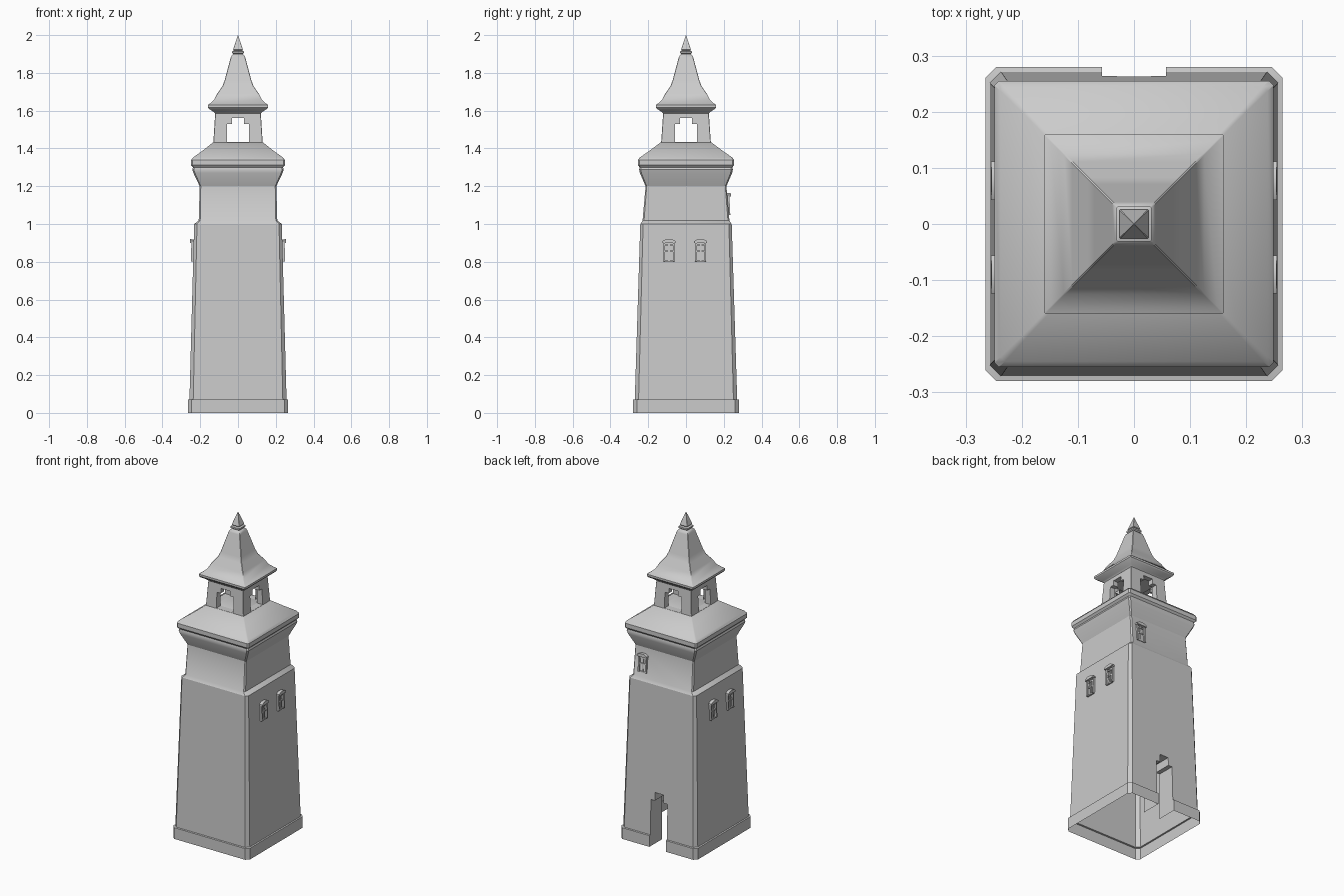
import bpy, bmesh, math
from mathutils import Vector, Matrix

cube = bpy.data.objects.get("Cube")
if cube:
    bpy.data.objects.remove(cube, do_unlink=True)

stone = bpy.data.materials.new("pale_grey_stone")
stone.use_nodes = True
GREY = (0.6, 0.6, 0.6, 1)
stone.diffuse_color = GREY
stone.node_tree.nodes["Principled BSDF"].inputs["Base Color"].default_value = GREY


def finish(bm, name):
    mesh = bpy.data.meshes.new(name)
    bm.to_mesh(mesh)
    bm.free()
    mesh.materials.append(stone)
    ob = bpy.data.objects.new(name, mesh)
    bpy.context.collection.objects.link(ob)
    bpy.ops.object.select_all(action="DESELECT")
    ob.select_set(True)
    bpy.context.view_layer.objects.active = ob
    bpy.ops.object.shade_smooth_by_angle(angle=math.radians(30))
    return ob


def tower(rings, cap_top=False, cap_bottom=False):
    """Stack of chamfered rectangles: (z, half width, half depth, chamfer)."""
    bm = bmesh.new()
    loops = []
    for z, hx, hy, c in rings:
        pts = [(hx, hy - c), (hx - c, hy), (c - hx, hy), (-hx, hy - c),
               (-hx, c - hy), (c - hx, -hy), (hx - c, -hy), (hx, c - hy)]
        loops.append([bm.verts.new((x, y, z)) for x, y in pts])
    for a, b in zip(loops, loops[1:]):
        for i in range(8):
            j = (i + 1) % 8
            bm.faces.new((a[i], a[j], b[j], b[i]))
    if cap_top:
        bm.faces.new(loops[-1])
    if cap_bottom:
        bm.faces.new(loops[0][::-1])
    bm.normal_update()
    return bm


def cut_opening(bm, out, near, depth, half, step, z0, z1, z2):
    """Open a stepped-top hole in the wall facing 'out' and add its reveals."""
    out = Vector(out)
    side = Vector((-out.y, out.x, 0))

    def wall():
        return [f for f in bm.faces if f.calc_center_median().dot(out) > near]

    planes = [(side * s, side) for s in (-half, -step, step, half)]
    planes += [(Vector((0, 0, z)), Vector((0, 0, 1))) for z in (z0, z1, z2) if z > 0]
    for co, no in planes:
        fs = wall()
        geom = fs + list({e for f in fs for e in f.edges}) + list({v for f in fs for v in f.verts})
        bmesh.ops.bisect_plane(bm, geom=geom, plane_co=co, plane_no=no, dist=1e-5)

    def inside(f):
        c = f.calc_center_median()
        s = abs(c.dot(side))
        return z0 < c.z < z2 and s < (half if c.z < z1 else step)

    holes = [f for f in wall() if inside(f)]
    rim = {e for f in holes for e in f.edges}
    bmesh.ops.delete(bm, geom=holes, context="FACES_ONLY")
    bmesh.ops.delete(bm, geom=[e for e in rim if not e.link_faces], context="EDGES")
    edges = [e for e in rim if e.is_valid and len(e.link_faces) == 1
             and max(v.co.z for v in e.verts) > 0.001]
    new = bmesh.ops.extrude_edge_only(bm, edges=edges)["geom"]
    for v in new:
        if isinstance(v, bmesh.types.BMVert):
            v.co += out * (near - depth - v.co.dot(out))


# Plinth and tapering shaft, open underneath, with the back doorway
bm = tower([(0, .265, .28, .02), (.07, .265, .28, .02), (.072, .257, .271, .02),
            (1.0, .232, .242, .015), (1.018, .208, .23, .008), (1.2, .203, .214, .006)])
cut_opening(bm, (0, 1, 0), .235, .08, .057, .03, 0, .29, .34)
finish(bm, "shaft")

# Flared cornice and lower roof
cornice = tower([(1.2, .203, .214, .006), (1.27, .236, .244, .008), (1.288, .242, .248, .008),
                 (1.3, .238, .245, .008), (1.312, .249, .255, .008), (1.338, .249, .255, .008),
                 (1.352, .238, .245, .008), (1.39, .185, .19, .005), (1.432, .132, .134, .004)],
                cap_top=True)
finish(cornice, "cornice_and_lower_roof")

# Lantern with an opening on every side
bm = tower([(1.425, .131, .132, .002), (1.6, .12, .12, .002)])
for out in ((1, 0, 0), (0, 1, 0), (-1, 0, 0), (0, -1, 0)):
    cut_opening(bm, out, .115, .025, .058, .032, 1.433, 1.53, 1.56)
finish(bm, "lantern")

# Upper roof sweeping into the spire
profile = [(1.585, .121), (1.593, .128), (1.61, .154), (1.618, .16), (1.63, .16), (1.638, .148),
           (1.66, .125), (1.69, .11), (1.73, .082), (1.76, .071), (1.88, .039), (1.892, .034),
           (1.9, .024)]
finish(tower([(z, r, r, .002) for z, r in profile], True, True), "upper_roof")

# Finial
profile = [(1.898, .024), (1.905, .031), (1.914, .031), (1.918, .021), (1.924, .026), (2.0, .001)]
finish(tower([(z, r, r, r * .05) for z, r in profile], True, True), "finial")


def window(name, loc, turn, lean):
    """Small framed window with cross bars and a peaked hood; local +y faces out."""
    bm = bmesh.new()

    def bar(x, z, w, h, d):
        m = Matrix.Translation((x, d / 2 - .01, z)) @ Matrix.Diagonal((w, d, h, 1))
        bmesh.ops.create_cube(bm, size=1, matrix=m)

    for s in (-1, 1):
        bar(s * .025, 0, .01, .105, .022)
    bar(0, 0, .008, .1, .016)
    for z in (-.05, 0, .035):
        bar(0, z, .055, .008, .018)
    # Hood with a shallow peaked outline
    outline = [(-.034, .045), (.034, .045), (.034, .054), (.015, .064), (-.015, .064), (-.034, .054)]
    face = bm.faces.new([bm.verts.new((x, -.015, z)) for x, z in outline])
    ext = bmesh.ops.extrude_face_region(bm, geom=[face])["geom"]
    for v in ext:
        if isinstance(v, bmesh.types.BMVert):
            v.co.y = .02
    bmesh.ops.recalc_face_normals(bm, faces=bm.faces)
    ob = finish(bm, name)
    ob.matrix_world = (Matrix.Translation(loc) @ Matrix.Rotation(turn, 4, "Z")
                       @ Matrix.Rotation(lean, 4, "X"))


# Paired windows on both sides, and one high on the back
for side, sx in (("left", 1), ("right", -1)):
    for place, y in (("front", -.09), ("back", .077)):
        window(f"{side}_{place}_window", (sx * .236, y, .855), -sx * math.pi / 2, .027)
window("back_window", (.14, .22, 1.1), 0, .05)
